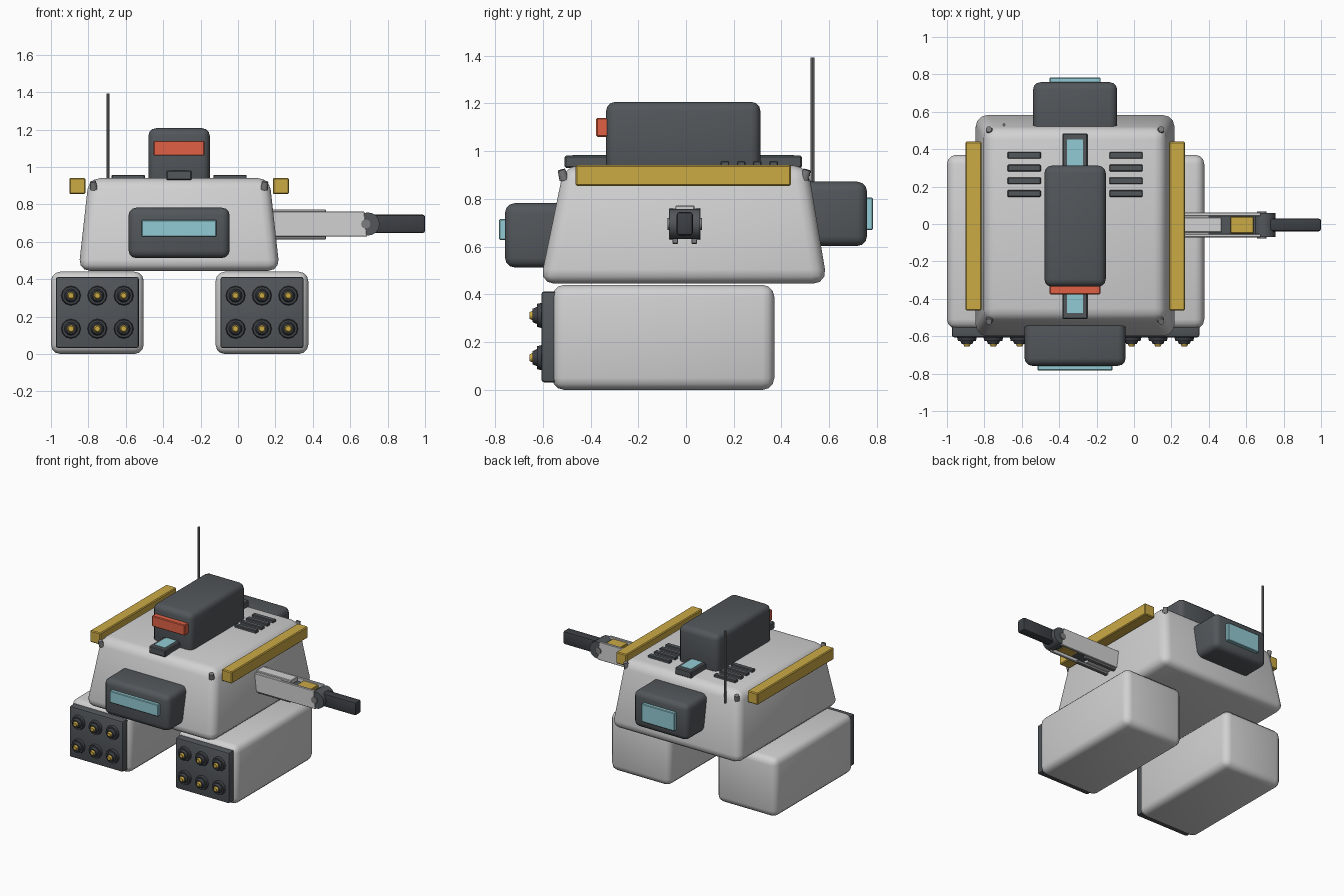
import bpy, bmesh, math
from mathutils import Matrix, Vector

if "Cube" in bpy.data.objects:
    bpy.data.objects.remove(bpy.data.objects["Cube"])


def material(name, rgb):
    m = bpy.data.materials.new(name)
    m.diffuse_color = (*rgb, 1)
    m.use_nodes = True
    m.node_tree.nodes["Principled BSDF"].inputs["Base Color"].default_value = m.diffuse_color
    return m


WHITE = material("light grey shell", (0.64, 0.64, 0.64))
DARK = material("dark grey", (0.085, 0.095, 0.105))
BLACK = material("charcoal", (0.045, 0.05, 0.058))
GOLD = material("gold", (0.60, 0.40, 0.06))
RED = material("red", (0.75, 0.12, 0.06))
GLASS = material("pale cyan", (0.29, 0.60, 0.66))
STEEL = material("steel", (0.20, 0.20, 0.21))


def finish(name, bm, mat):
    bmesh.ops.recalc_face_normals(bm, faces=bm.faces)
    me = bpy.data.meshes.new(name)
    bm.to_mesh(me)
    bm.free()
    me.materials.append(mat)
    ob = bpy.data.objects.new(name, me)
    bpy.context.collection.objects.link(ob)
    bpy.ops.object.select_all(action='DESELECT')
    ob.select_set(True)
    bpy.context.view_layer.objects.active = ob
    bpy.ops.object.shade_smooth_by_angle(angle=math.radians(35))
    return ob


def box(name, x, y, z, mat, bevel=0.0, seg=3, top=None):
    """Box from (min, max) ranges; top gives different x, y ranges for the upper face."""
    bm = bmesh.new()
    bmesh.ops.create_cube(bm, size=1)
    for v in bm.verts:
        i, j, k = (int(c > 0) for c in v.co)
        tx, ty = top if top and k else (x, y)
        v.co = Vector((tx[i], ty[j], z[k]))
    if bevel:
        bmesh.ops.bevel(bm, geom=bm.edges[:], offset=bevel, segments=seg,
                        profile=0.5, affect='EDGES', clamp_overlap=True)
    return finish(name, bm, mat)


def cone(name, start, end, r1, r2, mat, sides=12):
    """Cylinder or cone between two points."""
    a, b = Vector(start), Vector(end)
    bm = bmesh.new()
    rot = (b - a).to_track_quat('Z', 'Y').to_matrix().to_4x4()
    bmesh.ops.create_cone(bm, cap_ends=True, segments=sides, radius1=r1, radius2=r2,
                          depth=(b - a).length,
                          matrix=Matrix.Translation((a + b) / 2) @ rot)
    return finish(name, bm, mat)


CX = -0.315  # centre line of the vehicle

# Tapered hull
box("hull", (-0.853, 0.223), (-0.612, 0.592), (0.445, 0.94), WHITE, 0.06,
    top=((-0.798, 0.168), (-0.51, 0.51)))

# Two lower pods with nozzle panels
for side, px in (("left", -0.752), ("right", 0.128)):
    box(side + "_pod", (px - 0.248, px + 0.248), (-0.56, 0.37), (0.0, 0.44), WHITE, 0.05)
    box(side + "_nozzle_panel", (px - 0.222, px + 0.222), (-0.606, -0.5), (0.032, 0.412),
        DARK, 0.012, 2)
    for i in (-1, 0, 1):
        for z in (0.135, 0.312):
            x = px + i * 0.141
            cone(side + "_nozzle", (x, -0.60, z), (x, -0.625, z), 0.054, 0.048, BLACK)
            cone(side + "_nozzle_rim", (x, -0.62, z), (x, -0.642, z), 0.038, 0.028, BLACK)
            cone(side + "_nozzle_tip", (x, -0.64, z), (x, -0.655, z), 0.021, 0.014, GOLD)

# Front cabin and rear housing with windows
box("front_cabin", (CX - 0.27, CX + 0.27), (-0.758, -0.45), (0.513, 0.782), DARK, 0.04)
box("front_window", (CX - 0.2, CX + 0.2), (-0.783, -0.74), (0.628, 0.716), GLASS, 0.004, 1)
box("rear_housing", (CX - 0.225, CX + 0.225), (0.45, 0.758), (0.603, 0.872), DARK, 0.04)
box("rear_window", (CX - 0.136, CX + 0.136), (0.74, 0.783), (0.67, 0.805), GLASS, 0.004, 1)

# Roof turret with red lamp, and the roof strip below it
box("turret", (CX - 0.164, CX + 0.164), (-0.335, 0.312), (0.9, 1.207), DARK, 0.04)
box("turret_lamp", (CX - 0.136, CX + 0.136), (-0.376, -0.32), (1.06, 1.14), RED, 0.005, 1)
box("roof_strip", (CX - 0.068, CX + 0.068), (-0.508, 0.485), (0.93, 0.982), DARK, 0.006, 1)
for y in ((-0.475, -0.32), (0.30, 0.452)):
    box("roof_light", (CX - 0.043, CX + 0.043), y, (0.976, 0.985), GLASS)

# Side rails, roof vents and corner bolts
for s in (-1, 1):
    rx = CX + s * 0.544
    box("side_rail", (rx - 0.043, rx + 0.043), (-0.462, 0.44), (0.855, 0.942), GOLD, 0.006, 1)
    vx = CX + s * 0.272
    for i in range(4):
        y = 0.163 + i * 0.068
        box("roof_vent", (vx - 0.089, vx + 0.089), (y - 0.018, y + 0.018), (0.93, 0.958),
            DARK, 0.004, 1)
    for y in (-0.51, 0.495):
        bx = CX + s * 0.455
        cone("corner_bolt", (bx, y, 0.88), (bx + s * 0.006, y + 0.012 * (1 if y > 0 else -1), 0.922),
             0.02, 0.016, STEEL)

# Antenna
cone("antenna", (-0.695, 0.53, 0.85), (-0.695, 0.53, 1.393), 0.008, 0.008, STEEL, 8)

# Arm: two side plates with a core, a gold block and thin guide bars
AY, AZ = -0.005, 0.695
for s in (-1, 1):
    y = AY + s * 0.057
    box("arm_side_plate", (0.18, 0.69), (y - 0.009, y + 0.009), (0.627, 0.763), WHITE, 0.003, 1,
        top=((0.18, 0.675), (y - 0.009, y + 0.009)))
    y = AY + s * 0.04
    box("arm_lower_guide", (0.18, 0.47), (y - 0.012, y + 0.012), (0.612, 0.635), STEEL, 0.003, 1)
box("arm_core", (0.18, 0.4), (AY - 0.05, AY + 0.05), (0.632, 0.76), WHITE)
box("arm_upper_cover", (0.18, 0.47), (AY - 0.04, AY + 0.04), (0.74, 0.773), WHITE, 0.004, 1)
box("arm_piston", (0.38, 0.72), (AY - 0.048, AY + 0.048), (0.65, 0.735), DARK)
box("arm_block", (0.515, 0.64), (AY - 0.045, AY + 0.045), (0.645, 0.755), GOLD, 0.004, 1)

# Elbow joint and forearm
cone("elbow", (0.695, AY - 0.064, AZ), (0.695, AY + 0.064, AZ), 0.062, 0.062, DARK, 16)
cone("elbow_pin", (0.683, AY - 0.072, AZ), (0.683, AY + 0.072, AZ), 0.025, 0.025, STEEL, 12)
box("forearm", (0.70, 1.0), (AY - 0.034, AY + 0.034), (0.647, 0.745), BLACK, 0.012, 2)
